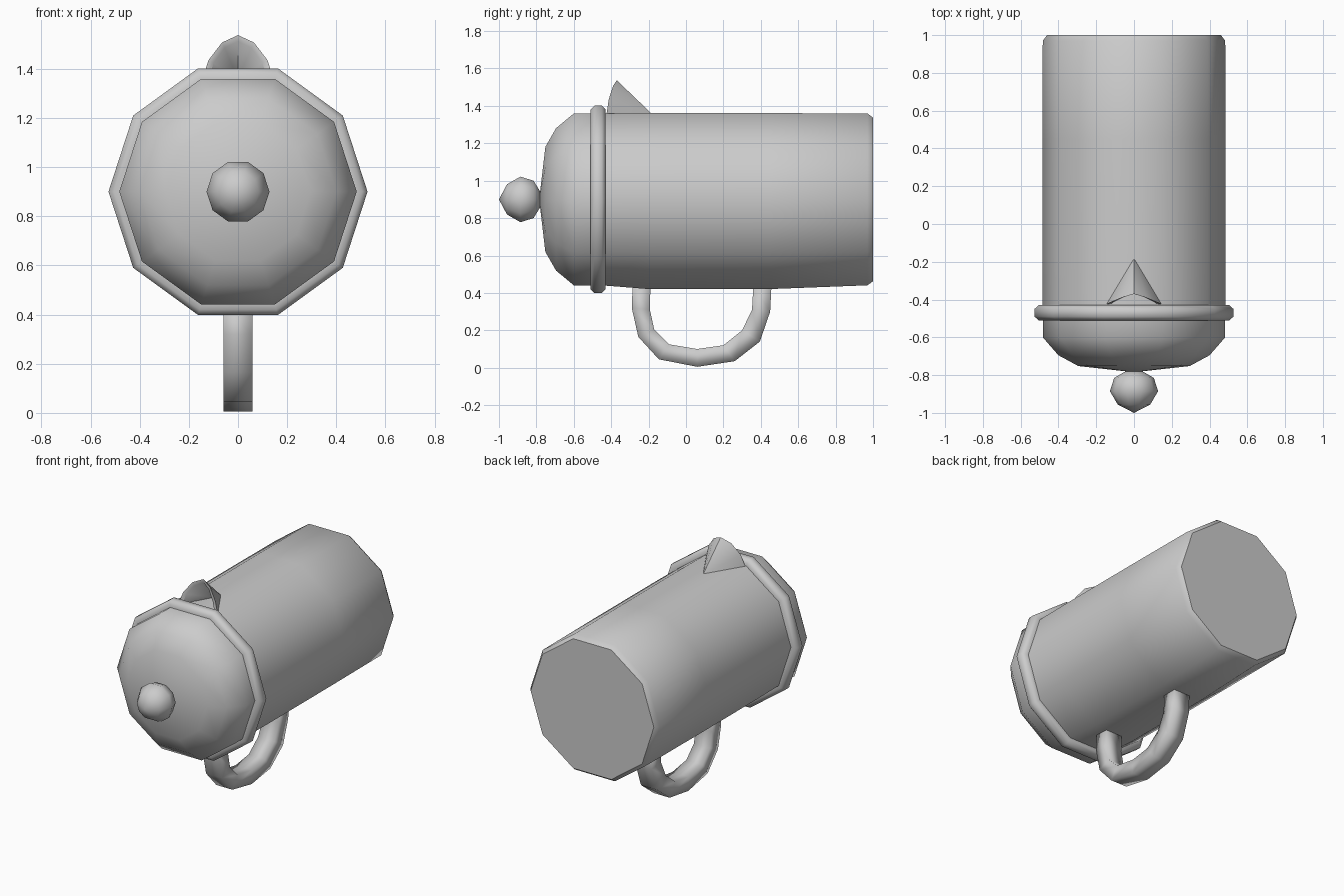
import bpy, bmesh
from math import sin, cos, pi, radians

if "Cube" in bpy.data.objects:
    bpy.data.objects.remove(bpy.data.objects["Cube"])

AXIS_Z = 0.9
SIDES = 10


def finish(bm, name, angle):
    bmesh.ops.recalc_face_normals(bm, faces=bm.faces[:])
    mesh = bpy.data.meshes.new(name)
    bm.to_mesh(mesh)
    bm.free()
    ob = bpy.data.objects.new(name, mesh)
    bpy.context.collection.objects.link(ob)
    bpy.ops.object.select_all(action='DESELECT')
    ob.select_set(True)
    bpy.context.view_layer.objects.active = ob
    bpy.ops.object.shade_smooth_by_angle(angle=radians(angle))
    return ob


def bridge(bm, a, b):
    # Joins two closed rings; a ring of one vertex is a pole
    n = max(len(a), len(b))
    for i in range(n):
        j = (i + 1) % n
        if len(a) == 1:
            bm.faces.new((a[0], b[i], b[j]))
        elif len(b) == 1:
            bm.faces.new((a[i], a[j], b[0]))
        else:
            bm.faces.new((a[i], a[j], b[j], b[i]))


def lathe(name, profile, angle=50, closed=False, sag=()):
    # Turns (y, radius) points around the horizontal axis
    bm = bmesh.new()
    rings = []
    for k, (y, r) in enumerate(profile):
        if r == 0:
            rings.append([bm.verts.new((0, y, AXIS_Z))])
            continue
        ring = []
        for i in range(SIDES):
            t = 2 * pi * i / SIDES
            drop = 0.018 if k in sag and sin(t) < -0.9 else 0
            ring.append(bm.verts.new((r * cos(t), y, AXIS_Z + r * sin(t) - drop)))
        rings.append(ring)
    for a, b in zip(rings, rings[1:]):
        bridge(bm, a, b)
    if closed:
        bridge(bm, rings[-1], rings[0])
    else:
        for ring in (rings[0], rings[-1]):
            if len(ring) > 1:
                bm.faces.new(ring)
    return finish(bm, name, angle)


# Main body, slightly lowered underneath where the handle joins
lathe("body", [(-0.45, 0.483), (-0.2, 0.485), (0.45, 0.485), (0.97, 0.483), (1.0, 0.46)],
      sag=(1, 2))

# Domed lid, its rim band and the knob
lathe("lid", [(-0.45, 0.483), (-0.6, 0.483), (-0.695, 0.4), (-0.752, 0.295), (-0.785, 0)])
lathe("rim_band", [(-0.51, 0.475), (-0.51, 0.505), (-0.49, 0.527), (-0.45, 0.527),
                   (-0.43, 0.505), (-0.43, 0.475)], angle=60, closed=True)
lathe("knob", [(-1.0, 0), (-0.957, 0.085), (-0.885, 0.128), (-0.815, 0.105), (-0.78, 0.045),
               (-0.775, 0)], angle=80)

# Handle: square tube given by outer and inner (y, z) outlines
outer = [(-0.285, 0.44), (-0.29, 0.32), (-0.255, 0.165), (-0.145, 0.045), (0.06, 0.005),
         (0.26, 0.035), (0.395, 0.14), (0.45, 0.3), (0.457, 0.44)]
inner = [(-0.19, 0.44), (-0.193, 0.31), (-0.17, 0.205), (-0.09, 0.125), (0.06, 0.1),
         (0.2, 0.12), (0.3, 0.2), (0.353, 0.31), (0.36, 0.44)]
bm = bmesh.new()
rings = []
for (oy, oz), (iy, iz) in zip(outer, inner):
    rings.append([bm.verts.new(p) for p in ((-0.06, oy, oz), (0.06, oy, oz),
                                            (0.06, iy, iz), (-0.06, iy, iz))])
for a, b in zip(rings, rings[1:]):
    bridge(bm, a, b)
bm.faces.new(rings[0])
bm.faces.new(rings[-1])
finish(bm, "handle", 100)

# Spout: hollow half cone with an arched mouth
half = [(0.147, -0.425, 1.355), (0.12, -0.413, 1.435), (0.065, -0.39, 1.507), (0, -0.37, 1.537)]
arch = half + [(-x, y, z) for x, y, z in reversed(half[:-1])]
bm = bmesh.new()
out = [bm.verts.new(p) for p in arch]
inn = [bm.verts.new((x * 0.83, y + 0.003, 1.355 + (z - 1.355) * 0.86)) for x, y, z in arch]
tip_out = bm.verts.new((0, -0.18, 1.355))
tip_in = bm.verts.new((0, -0.22, 1.355))
for i in range(len(arch) - 1):
    bm.faces.new((out[i], out[i + 1], tip_out))
    bm.faces.new((inn[i + 1], inn[i], tip_in))
    bm.faces.new((out[i + 1], out[i], inn[i], inn[i + 1]))
for i in (0, -1):
    bm.faces.new((out[i], inn[i], tip_in, tip_out))
finish(bm, "spout", 50)
